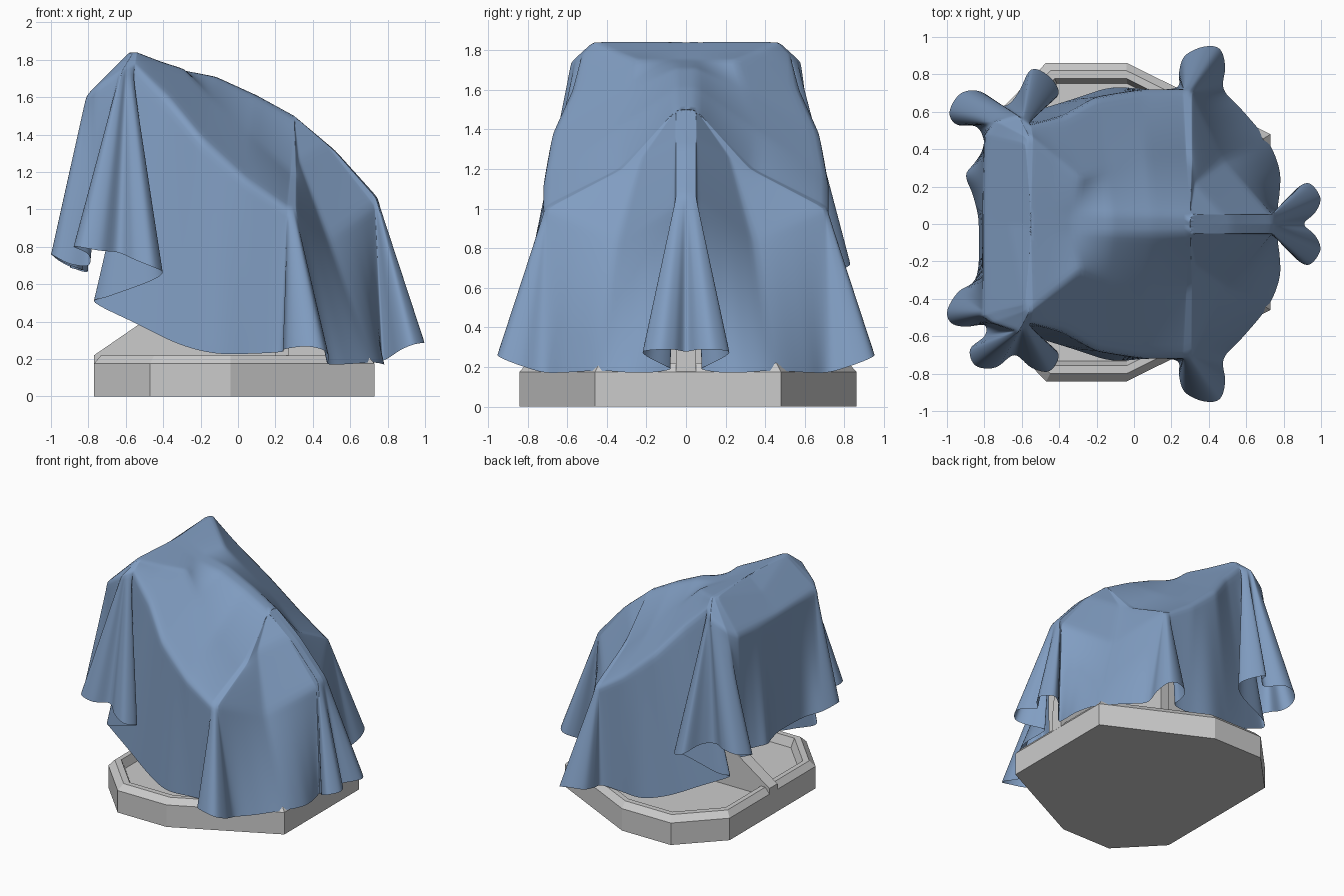
import bpy, bmesh
from mathutils import Vector

if "Cube" in bpy.data.objects:
    bpy.data.objects.remove(bpy.data.objects["Cube"])


def make_object(name, bm):
    mesh = bpy.data.meshes.new(name)
    bm.to_mesh(mesh)
    bm.free()
    obj = bpy.data.objects.new(name, mesh)
    bpy.context.collection.objects.link(obj)
    return obj


def plate(name, points, offset):
    """Flat polygon extruded by offset."""
    bm = bmesh.new()
    face = bm.faces.new([bm.verts.new(p) for p in points])
    ext = bmesh.ops.extrude_face_region(bm, geom=[face])
    verts = [g for g in ext["geom"] if isinstance(g, bmesh.types.BMVert)]
    bmesh.ops.translate(bm, verts=verts, vec=offset)
    bmesh.ops.recalc_face_normals(bm, faces=bm.faces)
    return make_object(name, bm)


# Eight-sided tray base with a bevelled rim and a sunken floor
half = [(0.73, 0.47), (-0.04, 0.852), (-0.47, 0.852), (-0.77, 0.54)]
outline = half + [(x, -y) for x, y in reversed(half)]
bm = bmesh.new()
rings = []
for s, z in [(1, 0), (1, 0.175), (0.95, 0.22), (0.90, 0.22), (0.87, 0.15)]:
    rings.append([bm.verts.new((-0.02 + (x + 0.02) * s, 0.01 + y * s, z)) for x, y in outline])
for a, b in zip(rings, rings[1:]):
    for i in range(8):
        j = (i + 1) % 8
        bm.faces.new((a[i], a[j], b[j], b[i]))
bm.faces.new(rings[0][::-1])
bm.faces.new(rings[-1])
bmesh.ops.recalc_face_normals(bm, faces=bm.faces)
make_object("tray_base", bm)

# Support frame under the cloth: long spine, cross rib and top bar
spine = [(-0.77, 0.12), (-0.77, 0.22), (-0.45, 0.44), (-0.45, 1.5), (-0.12, 1.62),
         (0.26, 1.42), (0.66, 0.98), (0.728, 0.3), (0.728, 0.12)]
plate("spine_rib", [(x, -0.05, z) for x, z in spine], (0, 0.1, 0))
rib = [(-0.62, 0.13), (0.62, 0.13), (0.64, 0.9), (0, 1.35), (-0.64, 0.9)]
plate("cross_rib", [(0.2, y, z) for y, z in rib], (0.07, 0, 0))
bar = [(-0.72, 1.58), (-0.55, 1.74), (-0.45, 1.66), (-0.45, 1.5)]
plate("top_bar", [(x, -0.42, z) for x, z in bar], (0, 0.84, 0))

# Cloth hem shared by both sides, from the right tip towards the left corner
hem = [
    (.91, 0, .27), (.97, .06, .28), (1.0, .14, .28), (.94, .22, .27), (.87, .19, .24),
    (.81, .11, .20), (.77, .08, .18), (.78, .17, .165), (.78, .29, .165), (.72, .44, .175),
    (.58, .61, .165), (.48, .72, .165), (.49, .84, .20), (.46, .94, .24), (.37, .95, .26),
    (.27, .90, .25), (.24, .81, .24), (.23, .73, .23), (.08, .72, .22), (-.12, .73, .22),
    (-.32, .67, .27), (-.55, .60, .38), (-.77, .54, .49), (-.70, .60, .52), (-.48, .64, .60),
    (-.40, .70, .65), (-.45, .79, .68)]
# Left corner of the hem: two folds at the back, three at the front
hem_back = [
    (-.55, .83, .72), (-.62, .70, .77), (-.70, .63, .77),
    (-.82, .71, .79), (-.93, .70, .77), (-.99, .60, .75), (-.95, .53, .71), (-.84, .52, .66),
    (-.80, .42, .66), (-.85, .33, .67), (-.90, .26, .68), (-.86, .15, .67), (-.83, 0, .67)]
hem_front = [
    (-.55, .77, .72), (-.64, .70, .76), (-.74, .77, .77), (-.85, .76, .79), (-.88, .67, .79),
    (-.80, .60, .75), (-.80, .54, .69), (-.90, .55, .70), (-.98, .53, .74), (-1.0, .46, .75),
    (-.94, .36, .71), (-.84, .28, .67), (-.83, 0, .67)]

# Cloth eave: hem index and the point where the cloth starts to hang
eave = [
    (0, .75, 0, 1.06), (3, .74, .05, 1.06), (6, .73, .06, 1.02), (9, .48, .34, .84),
    (11, .31, .70, 1.0), (17, .26, .72, 1.01), (18, .05, .72, 1.15), (20, -.20, .68, 1.38),
    (21, -.38, .58, 1.60), (23, -.55, .53, 1.77), (30, -.62, .58, 1.74)]
eave_back = [(33, -.74, .55, 1.66), (35, -.80, .48, 1.61), (39, -.81, 0, 1.60)]
eave_front = [(32, -.64, .57, 1.73), (33, -.76, .53, 1.65), (34, -.81, .49, 1.61),
              (37, -.81, .46, 1.61), (39, -.81, 0, 1.60)]

# Cloth roof: hem index and the point halfway up to the centre line
roof = [
    (0, .52, 0, 1.315), (3, .52, .05, 1.31), (6, .47, .055, 1.35), (9, .325, .22, 1.26),
    (11, .31, .32, 1.20), (17, .28, .34, 1.20), (18, .07, .36, 1.39), (20, -.15, .30, 1.60),
    (21, -.28, .24, 1.75), (22, -.41, .35, 1.79), (23, -.54, .46, 1.84),
    (30, -.56, .47, 1.84), (33, -.57, .46, 1.84), (35, -.58, .43, 1.84), (39, -.67, 0, 1.74)]

# Edge of the narrow flat strip along the centre line
crest = [(0, .30, 0, 1.50), (3, .30, .05, 1.50), (17, .30, .05, 1.50), (18, .10, .05, 1.61),
         (20, -.12, .05, 1.71), (21, -.33, .05, 1.75), (23, -.55, .05, 1.84),
         (35, -.55, .05, 1.84), (39, -.55, 0, 1.84)]


def at(keys, u):
    for a, b in zip(keys, keys[1:]):
        if u <= b[0]:
            return Vector(a[1:]).lerp(Vector(b[1:]), (u - a[0]) / (b[0] - a[0]))
    return Vector(keys[-1][1:])


def hem_at(points, u):
    """Smooth curve through the hem points."""
    flip = lambda p: (p[0], -p[1], p[2])
    padded = [Vector(p) for p in [flip(points[1])] + points + [flip(points[-2])]]
    i = min(int(u), len(points) - 2)
    t = u - i
    a, b, c, d = padded[i:i + 4]
    return 0.5 * (2 * b + (c - a) * t + (2 * a - 5 * b + 4 * c - d) * t ** 2
                  + (3 * b - a - 3 * c + d) * t ** 3)


def drape_half(bm, hem_pts, eave_pts, side):
    """Columns run from the centre line over the eave to the hem."""
    step = 6
    columns = []
    for k in range((len(hem_pts) - 1) * step + 1):
        u = k / step
        c = at(crest, u)
        stations = [Vector((c.x, 0, c.z)), c, at(roof, u), at(eave_pts, u), hem_at(hem_pts, u)]
        col = [stations[0]]
        for (a, b), n in zip(zip(stations, stations[1:]), (2, 10, 10, 30)):
            col += [a.lerp(b, r / n) for r in range(1, n + 1)]
        columns.append([bm.verts.new((p.x, p.y * side, p.z)) for p in col])
    for a, b in zip(columns, columns[1:]):
        for j in range(len(a) - 1):
            quad = (a[j], a[j + 1], b[j + 1], b[j])
            bm.faces.new(quad if side > 0 else quad[::-1])


# Draped cloth
bm = bmesh.new()
drape_half(bm, hem + hem_back, eave + eave_back, 1)
drape_half(bm, hem + hem_front, eave + eave_front, -1)
bmesh.ops.remove_doubles(bm, verts=bm.verts, dist=0.0005)
for f in bm.faces:
    f.smooth = True
cloth = make_object("draped_cloth", bm)
smooth = cloth.modifiers.new("soften", "SMOOTH")
smooth.factor = 0.5
smooth.iterations = 4

mat = bpy.data.materials.new("blue_cloth")
mat.diffuse_color = (0.22, 0.34, 0.54, 1)
mat.use_nodes = True
mat.node_tree.nodes["Principled BSDF"].inputs["Base Color"].default_value = mat.diffuse_color
cloth.data.materials.append(mat)
